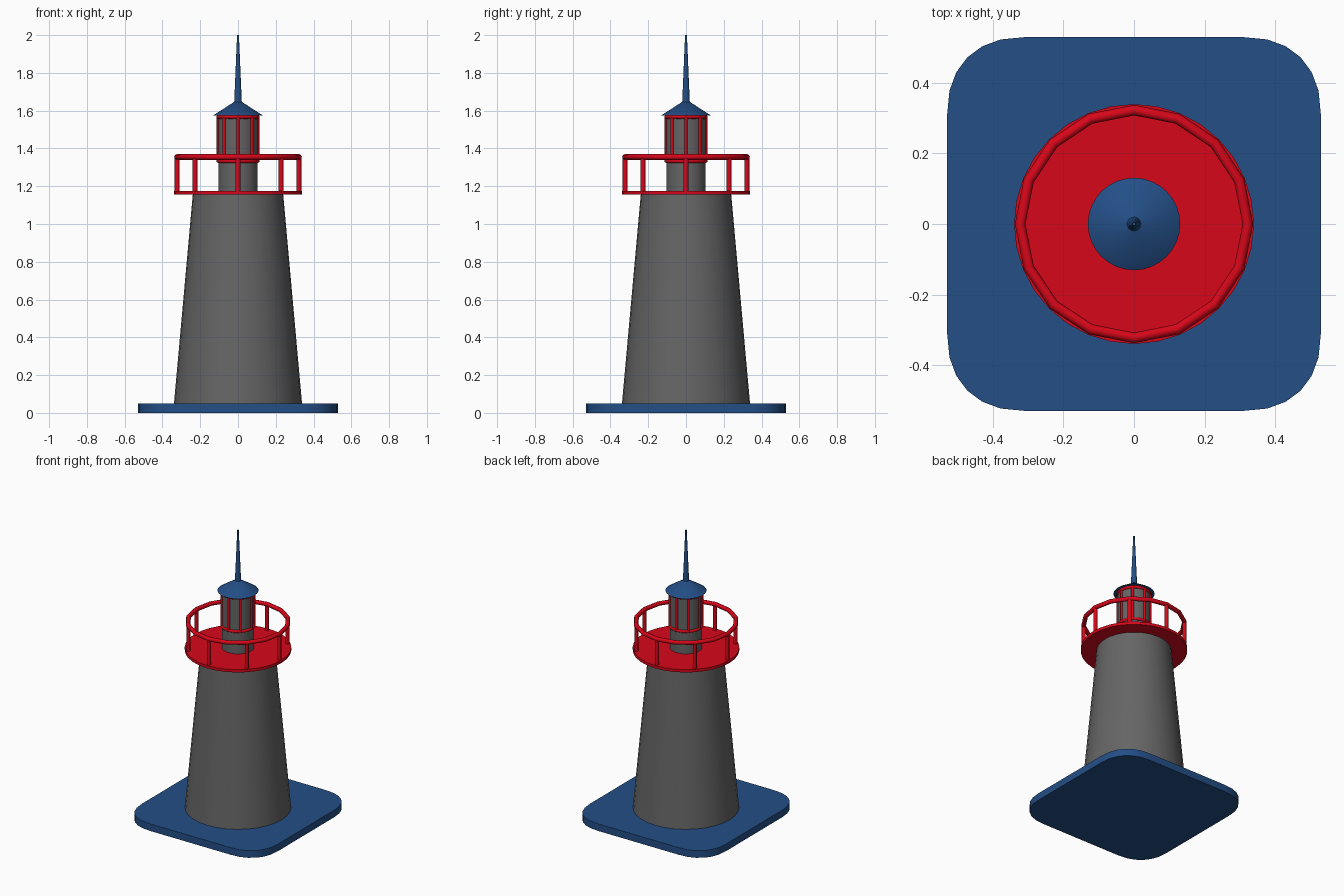
import bpy, bmesh, math
from math import cos, sin, pi

if "Cube" in bpy.data.objects:
    bpy.data.objects.remove(bpy.data.objects["Cube"])


def material(name, color):
    m = bpy.data.materials.new(name)
    m.diffuse_color = (*color, 1)
    m.use_nodes = True
    m.node_tree.nodes["Principled BSDF"].inputs["Base Color"].default_value = m.diffuse_color
    return m


BLUE = material("blue", (0.017, 0.077, 0.24))
RED = material("red", (0.68, 0.002, 0.01))
DARK = material("dark_grey", (0.13, 0.13, 0.13))


def finish(name, mat):
    ob = bpy.context.object
    ob.name = name
    ob.data.materials.append(mat)
    bpy.ops.object.shade_smooth_by_angle(angle=math.radians(60))
    return ob


def cone(name, r1, r2, z1, z2, mat, sides=32, xy=(0, 0)):
    bpy.ops.mesh.primitive_cone_add(vertices=sides, radius1=r1, radius2=r2, depth=z2 - z1,
                                    location=(*xy, (z1 + z2) / 2))
    return finish(name, mat)


def ring(name, major, minor, z, sides):
    bpy.ops.mesh.primitive_torus_add(major_radius=major, minor_radius=minor, major_segments=sides,
                                     minor_segments=8, location=(0, 0, z))
    return finish(name, RED)


def ring_of_posts(name, count, radius, thick, z1, z2):
    for i in range(count):
        a = 2 * pi * i / count
        cone(f"{name}_{i + 1}", thick, thick, z1, z2, RED, 8, (radius * cos(a), radius * sin(a)))


# Rounded square base slab, corners slightly fuller than a circle
half, r, steps = 0.53, 0.22, 6
bm = bmesh.new()
outline = []
for q in range(4):
    for i in range(steps + 1):
        a = i / steps * pi / 2
        x = half - r + r * max(cos(a), 0) ** 0.87
        y = half - r + r * max(sin(a), 0) ** 0.87
        for _ in range(q):
            x, y = -y, x
        outline.append(bm.verts.new((x, y, 0)))
face = bm.faces.new(outline)
top = bmesh.ops.extrude_face_region(bm, geom=[face])["geom"]
bmesh.ops.translate(bm, vec=(0, 0, 0.05), verts=[v for v in top if isinstance(v, bmesh.types.BMVert)])
bmesh.ops.recalc_face_normals(bm, faces=bm.faces)
mesh = bpy.data.meshes.new("base")
bm.to_mesh(mesh)
bm.free()
base = bpy.data.objects.new("base", mesh)
bpy.context.collection.objects.link(base)
bpy.context.view_layer.objects.active = base
base.select_set(True)
finish("base", BLUE)

# Tapered tower and gallery
cone("tower", 0.339, 0.239, 0.05, 1.16, DARK)
cone("gallery_deck", 0.34, 0.34, 1.155, 1.175, RED)
ring_of_posts("gallery_post", 8, 0.322, 0.013, 1.17, 1.355)
ring("gallery_rail", 0.323, 0.015, 1.355, 16)

# Lantern room with its cage
cone("lantern_room", 0.103, 0.103, 1.17, 1.58, DARK)
ring("cage_lower_ring", 0.104, 0.01, 1.333, 16)
ring("cage_upper_ring", 0.104, 0.01, 1.567, 16)
ring_of_posts("cage_bar", 8, 0.104, 0.009, 1.333, 1.572)

# Roof and spire
cone("roof", 0.131, 0.018, 1.575, 1.648, BLUE)
cone("spire", 0.02, 0.005, 1.645, 2.0, BLUE, 16)
